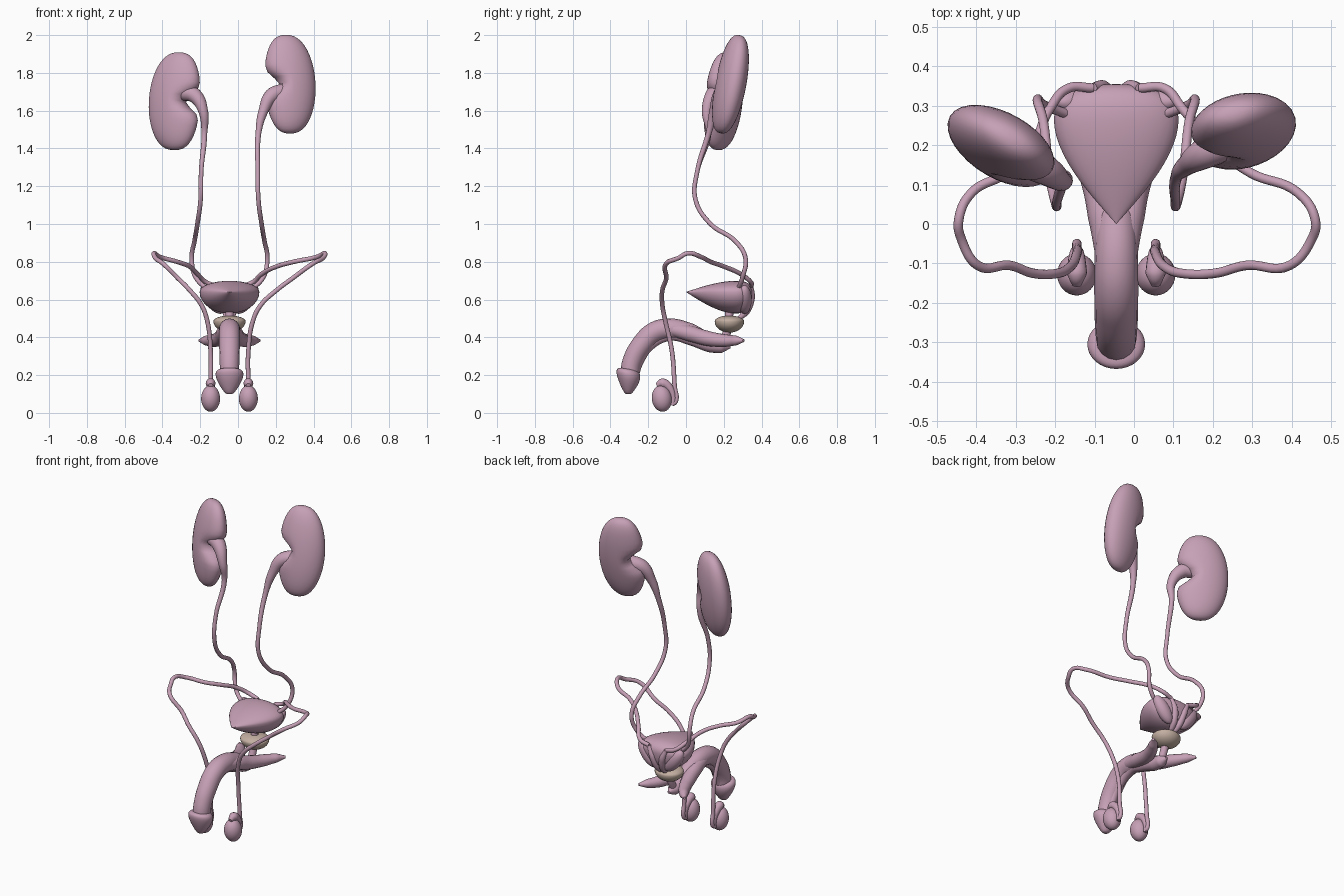
import bpy, bmesh, math
from mathutils import Matrix, Vector

cube = bpy.data.objects.get("Cube")
if cube:
    bpy.data.objects.remove(cube, do_unlink=True)

MID = -.045  # centre plane shared by the paired organs


def material(name, colour):
    mat = bpy.data.materials.new(name)
    mat.use_nodes = True
    mat.diffuse_color = (*colour, 1)
    shader = next(n for n in mat.node_tree.nodes if n.type == 'BSDF_PRINCIPLED')
    shader.inputs["Base Color"].default_value = (*colour, 1)
    return mat


PINK = material("soft_pink", (.57, .355, .47))
TAN = material("warm_tan", (.55, .43, .36))


def finish(name, obj_data, mat):
    """Link the data as a selected, active object with one material."""
    obj_data.materials.append(mat)
    part = bpy.data.objects.new(name, obj_data)
    bpy.context.collection.objects.link(part)
    bpy.ops.object.select_all(action='DESELECT')
    part.select_set(True)
    bpy.context.view_layer.objects.active = part


def blob(name, centre, radii, tilt=(0, 0, 0), mat=PINK, shape=None):
    """Ellipsoid, optionally reshaped by a rule on the unit sphere; tilt in degrees."""
    bm = bmesh.new()
    bmesh.ops.create_uvsphere(bm, u_segments=32, v_segments=24, radius=1)
    turn = Matrix.Identity(3)
    for angle, axis in zip(tilt, "XYZ"):
        turn = Matrix.Rotation(math.radians(angle), 3, axis) @ turn
    for vert in bm.verts:
        point = shape(vert.co.copy()) if shape else vert.co
        scaled = Vector(a * b for a, b in zip(point, radii))
        vert.co = turn @ scaled + Vector(centre)
    bmesh.ops.recalc_face_normals(bm, faces=bm.faces)
    mesh = bpy.data.meshes.new(name)
    bm.to_mesh(mesh)
    bm.free()
    finish(name, mesh, mat)
    bpy.ops.object.shade_smooth()


def tube(name, points, radii):
    """Smooth round tube; the last radius is repeated for the remaining points."""
    curve = bpy.data.curves.new(name, 'CURVE')
    curve.dimensions = '3D'
    curve.bevel_depth = 1
    curve.bevel_resolution = 6
    curve.resolution_u = 8
    curve.use_fill_caps = True
    spline = curve.splines.new('BEZIER')
    spline.bezier_points.add(len(points) - 1)
    for i, (knot, point) in enumerate(zip(spline.bezier_points, points)):
        knot.co = point
        knot.radius = radii[min(i, len(radii) - 1)]
        knot.handle_left_type = knot.handle_right_type = 'AUTO'
    finish(name, curve, PINK)
    bpy.ops.object.convert(target='MESH')
    bpy.ops.object.shade_smooth_by_angle(angle=math.radians(50))


# Shape rules
def teardrop(p):
    """Point at the front, rounded back, flatter above than below."""
    along = (p.z + 1) / 2
    girth = math.sin(2 * along) * math.sqrt(max(0, 1 - along ** 14))
    around = Vector((p.x, p.y)).normalized() * girth
    return Vector((around.x, along, around.y * (.52 if around.y > 0 else 1)))


def flared_cap(p):
    """Blunt cone, widest near the top, with a rim that rises in front."""
    blunt = max(.01, 1 - p.z ** 2) ** -.25 * (.7 + .35 * p.z)
    return Vector((p.x * blunt, p.y * blunt, p.z - .3 * p.y * (p.z + 1) / 2))


def flat_top(p):
    return Vector((p.x, p.y, p.z * (.5 if p.z > 0 else 1)))


def bean(side):
    """Full ellipsoid with a notch on the inner side."""
    def shape(p):
        full = max(.01, 1 - p.z ** 2) ** -.1
        x = p.x * full
        if x < 0:
            x -= .65 * x * math.exp(-(p.z * 5) ** 2)
        x += .04 * (1 - 2 * p.z ** 2)
        return Vector((x * side, p.y * full, p.z))
    return shape


# Kidneys
blob("left_kidney", (.27, .235, 1.74), (.138, .078, .265), (-11, 0, 14), shape=bean(1))
blob("right_kidney", (-.33, .195, 1.65), (.152, .078, .26), (-6, 0, -30), shape=bean(-1))

# Bladder and prostate
blob("bladder", (MID, 0, .64), (.16, .355, .115), shape=teardrop)
blob("prostate", (MID, .23, .485), (.085, .078, .06), mat=TAN, shape=flat_top)


# Organs on the centre plane
def centre_tube(name, path, radii):
    tube(name, [(MID, y, z) for y, z in path], radii)


centre_tube("urethra", [(.23, .54), (.22, .44), (.19, .36)], [.022])
centre_tube("shaft", [(-.3, .19), (-.285, .27), (-.235, .36), (-.165, .427),
                      (-.08, .445), (.02, .425), (.12, .39)],
            [.05, .052, .055, .056, .055, .05, .03])
centre_tube("spongy_body", [(-.275, .2), (-.25, .27), (-.19, .36), (-.08, .41),
                            (.03, .39), (.13, .36), (.19, .352), (.235, .35)],
            [.025, .025, .028, .028, .034, .04, .035, .008])
blob("rounded_tip", (MID, -.305, .167), (.09, .077, .068), shape=flared_cap)

# Paired organs; the right side hangs closer in and loops less far out
for label, side, inset, reach in (("left", 1, 0, 1), ("right", -1, .04, .74)):
    def mirrored(*points):
        return [(MID + side * x, y, z) for x, y, z in points]

    tube(label + "_ureter", mirrored(
        (.29 - inset, .21 - inset, 1.7), (.225 - inset, .18 - inset, 1.68),
        (.18 - inset, .15 - inset, 1.6), (.153 - inset / 2, .12, 1.48),
        (.15, .06, 1.28), (.153, .05, 1.13), (.17, .13, 1), (.185, .26, .91),
        (.2, .315, .82), (.18, .3, .72), (.1, .27, .64)),
        [.045, .04, .026, .015, .012])

    def outward(x):
        return .1 + (x - .1) * reach

    tube(label + "_duct", mirrored(
        (.1, -.075, .045), (.1, -.055, .06), (.1, -.06, .14), (.1, -.075, .33),
        (outward(.125), -.11, .49), (outward(.165), -.125, .57),
        (outward(.25), -.125, .65), (outward(.33), -.105, .71),
        (outward(.44), -.105, .79), (outward(.495), -.04, .82),
        (outward(.505), .01, .845), (outward(.46), .08, .825),
        (outward(.34), .13, .8), (outward(.25), .2, .775),
        (.17, .29, .735), (.12, .345, .69), (.06, .345, .67)), [.012])

    tube(label + "_duct_ampulla", mirrored(
        (.06, .345, .67), (.035, .345, .61), (.02, .32, .54), (.01, .27, .49)),
        [.012, .02, .02, .01])
    blob(label + "_seminal_vesicle", mirrored((.09, .31, .6))[0],
         (.042, .038, .09), (0, side * 38, 0))
    tube(label + "_crus", mirrored(
        (.018, -.08, .443), (.03, .02, .42), (.05, .11, .395),
        (.085, .2, .383), (.125, .265, .383), (.158, .305, .383)),
        [.035, .042, .04, .034, .026, .008])
    blob(label + "_testis", mirrored((.1, -.128, .076))[0], (.05, .053, .07), (8, 0, 0))
    tube(label + "_epididymis", mirrored(
        (.1, -.155, .145), (.1, -.125, .157), (.1, -.09, .135),
        (.1, -.068, .08), (.1, -.072, .04)),
        [.012, .026, .022, .015, .012])
